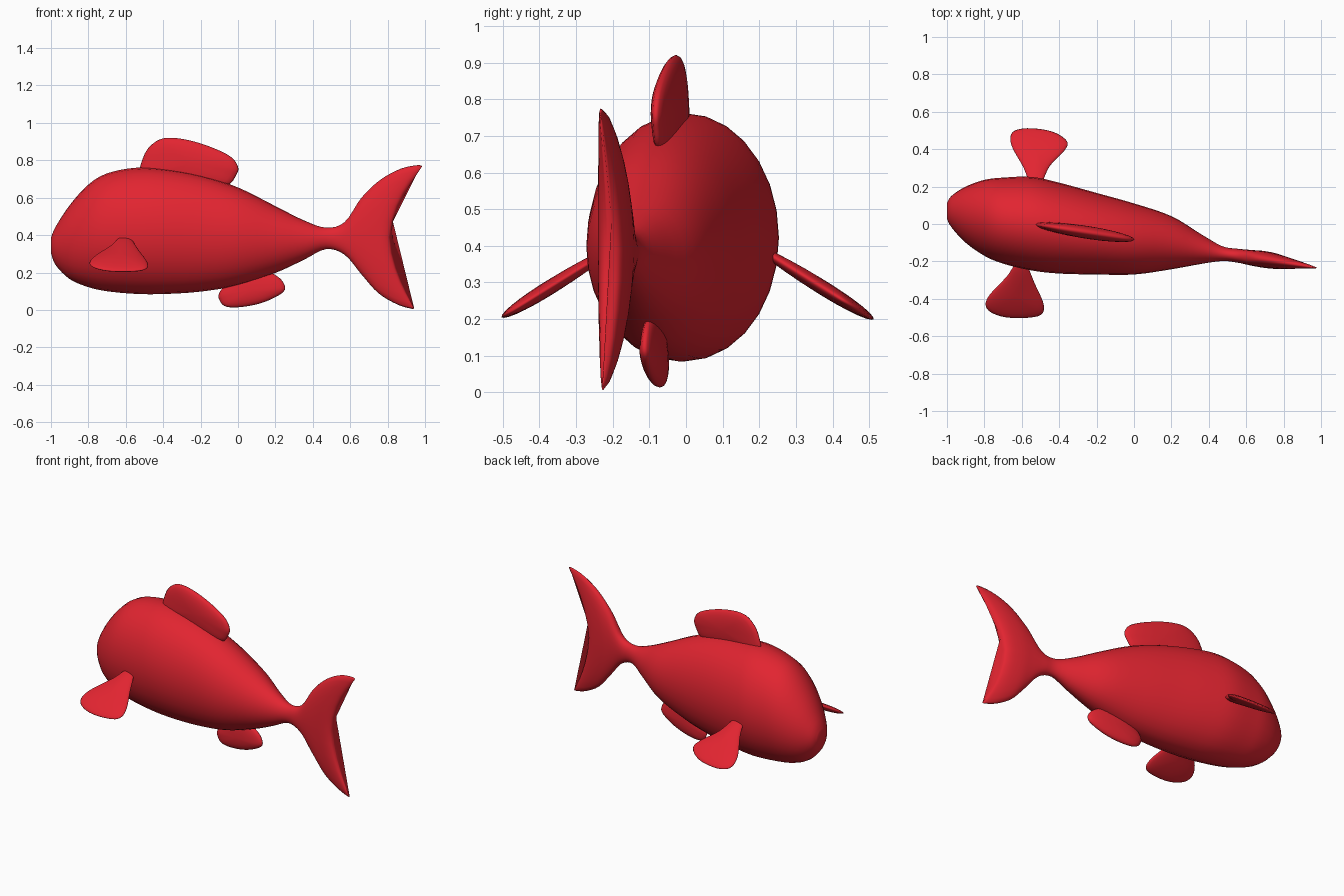
import bpy, bmesh, math
from mathutils import Vector

if "Cube" in bpy.data.objects:
    bpy.data.objects.remove(bpy.data.objects["Cube"])

red = bpy.data.materials.new("fish red")
red.diffuse_color = (0.76, 0.018, 0.03, 1)
red.use_nodes = True
red.node_tree.nodes["Principled BSDF"].inputs["Base Color"].default_value = red.diffuse_color


def spline(rows, steps, closed=False):
    """Catmull-Rom interpolation of equally long tuples."""
    n, out = len(rows), []
    get = (lambda i: Vector(rows[i % n])) if closed else (lambda i: Vector(rows[max(0, min(n - 1, i))]))
    for i in range(n if closed else n - 1):
        a, b, c, d = (get(i + k) for k in (-1, 0, 1, 2))
        for s in range(steps):
            t = s / steps
            out.append(0.5 * (2 * b + (c - a) * t + (2 * a - 5 * b + 4 * c - d) * t * t
                              + (3 * b - a - 3 * c + d) * t ** 3))
    return out if closed else out + [get(n - 1)]


def loft(name, rings):
    """Skin a list of closed rings and cap both ends."""
    bm = bmesh.new()
    vs = [[bm.verts.new(p) for p in r] for r in rings]
    n = len(vs[0])
    for a, b in zip(vs, vs[1:]):
        for i in range(n):
            j = (i + 1) % n
            bm.faces.new((a[i], a[j], b[j], b[i]))
    bm.faces.new(vs[0][::-1])
    bm.faces.new(vs[-1])
    bmesh.ops.recalc_face_normals(bm, faces=bm.faces)
    me = bpy.data.meshes.new(name)
    bm.to_mesh(me)
    bm.free()
    me.materials.append(red)
    ob = bpy.data.objects.new(name, me)
    bpy.context.collection.objects.link(ob)
    for f in me.polygons:
        f.use_smooth = True
    return ob


def fin(name, outline, half, place, normal):
    """Pillow-shaped fin: a smooth outline inflated to a lens."""
    pts = spline(outline, 5, True)
    mid = sum(pts, Vector((0, 0))) / len(pts)
    nrm = Vector(normal).normalized()
    rings = []
    for k in range(13):
        a = math.pi * (0.03 + 0.94 * k / 12)
        r, t = math.sin(a), math.cos(a) * half
        rings.append([Vector(place(*(mid + (p - mid) * r))) + nrm * t for p in pts])
    loft(name, rings)


# Body sections: x, bottom z, top z, centre y, half width
body = [(-1.0, .305, .385, .07, .042), (-.975, .24, .445, .066, .085), (-.9, .165, .56, .05, .15),
        (-.8, .122, .67, .033, .203), (-.7, .1, .73, .018, .23), (-.55, .086, .76, .002, .25),
        (-.4, .085, .755, -.022, .243), (-.2, .098, .72, -.052, .218), (0, .132, .655, -.08, .19),
        (.2, .198, .555, -.1, .142), (.35, .267, .48, -.132, .083), (.47, .325, .44, -.158, .04)]
# Tail sections: middle x, top x, bottom x, bottom z, top z, centre y, half width
tail = [(.55, .57, .57, .295, .47, -.169, .037), (.63, .66, .66, .19, .6, -.181, .042),
        (.7, .76, .75, .09, .695, -.19, .045), (.77, .87, .85, .03, .755, -.2, .04),
        (.805, .96, .925, .007, .774, -.205, .026), (.815, .985, .942, .008, .768, -.207, .006)]
sections = [(x, x, x, zb, zt, yc, w) for x, zb, zt, yc, w in body] + tail

rings = []
for xm, xt, xb, zb, zt, yc, w in spline(sections, 4):
    ring = []
    for i in range(28):
        a = 2 * math.pi * i / 28
        s = math.cos(a)
        dx = ((xt if s > 0 else xb) - xm) * abs(s) ** 1.7
        ring.append((xm + dx, yc - .17 * dx + w * math.sin(a), (zt + zb) / 2 + s * (zt - zb) / 2))
    rings.append(ring)
loft("body_and_tail", rings)

# Upright fins, drawn in x and z, following the bent spine in y
fin("dorsal_fin",
    [(-.52, .72), (-.505, .82), (-.46, .885), (-.39, .919), (-.28, .911), (-.15, .873), (-.04, .82),
     (0, .765), (-.01, .72), (-.06, .665), (-.2, .65), (-.4, .68)],
    .034, lambda x, z: (x, -.003 - .155 * (x + .52), z), (.155, 1, 0))
fin("anal_fin",
    [(-.095, .1), (-.098, .05), (-.06, .017), (.03, .017), (.14, .042), (.235, .09), (.25, .13),
     (.21, .18), (.12, .215), (0, .2)],
    .03, lambda x, z: (x, -.075 - .155 * x, z), (.155, 1, 0))

# Side fins, drawn in x and outward y, sloping down away from the body
left = [(-.55, .2), (-.59, .3), (-.655, .42), (-.65, .49), (-.57, .512), (-.44, .495), (-.36, .445),
        (-.37, .395), (-.45, .31), (-.5, .21)]
right = [(-.63, .21), (-.68, .28), (-.78, .39), (-.785, .455), (-.71, .494), (-.6, .503), (-.5, .487),
         (-.483, .43), (-.53, .32), (-.58, .21)]
for name, outline, side in (("left_side_fin", left, 1), ("right_side_fin", right, -1)):
    fin(name, outline, .02,
        lambda x, y, s=side: (x, s * y, .362 - .62 * (y - .25)), (0, .62 * side, 1))
